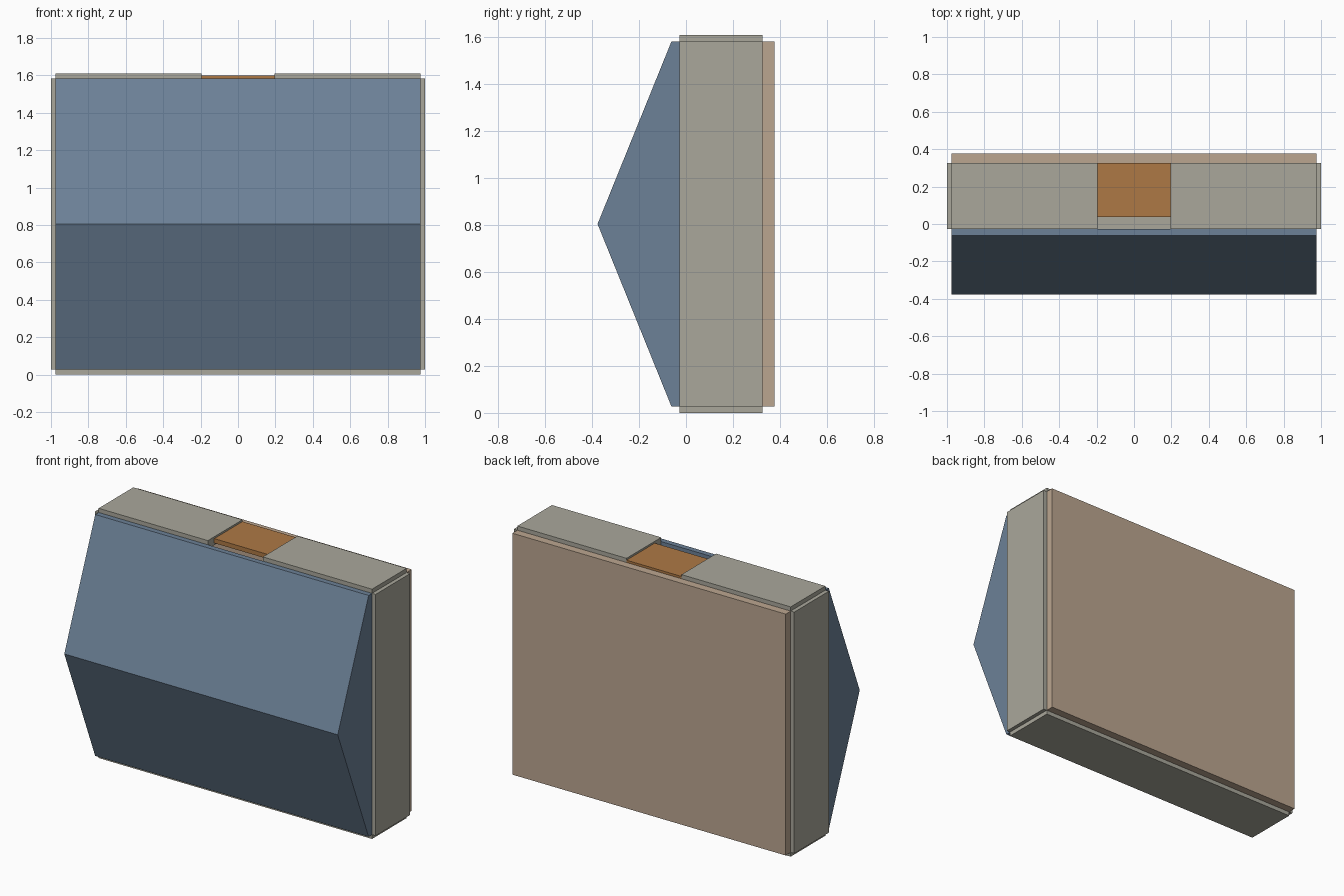
import bpy

if "Cube" in bpy.data.objects:
    bpy.data.objects.remove(bpy.data.objects["Cube"])

HX, Z0, Z1 = 0.975, 0.027, 1.583     # wall centre planes
H, YF, YB = 1.61, -0.027, 0.326      # full height, wall front and back


def material(name, rgb):
    m = bpy.data.materials.new(name)
    m.diffuse_color = (*rgb, 1)
    m.use_nodes = True
    m.node_tree.nodes["Principled BSDF"].inputs["Base Color"].default_value = m.diffuse_color
    return m


GREY = material("grey_board", (0.40, 0.39, 0.33))
BLUE = material("blue_front", (0.15, 0.22, 0.31))
TAN = material("tan_back", (0.50, 0.38, 0.28))
ORANGE = material("orange_lid", (0.42, 0.19, 0.06))


def prism(name, profile, x0, x1, mat):
    """Extrude a (y, z) profile along x."""
    n = len(profile)
    verts = [(x, y, z) for x in (x0, x1) for y, z in profile]
    faces = [tuple(range(n))[::-1], tuple(range(n, 2 * n))]
    faces += [(i, (i + 1) % n, (i + 1) % n + n, i + n) for i in range(n)]
    mesh = bpy.data.meshes.new(name)
    mesh.from_pydata(verts, [], faces)
    mesh.materials.append(mat)
    obj = bpy.data.objects.new(name, mesh)
    bpy.context.collection.objects.link(obj)
    return obj


def box(name, x, y, z, mat):
    return prism(name, [(y[0], z[0]), (y[1], z[0]), (y[1], z[1]), (y[0], z[1])],
                 x[0], x[1], mat)


# Side walls and the two halves of the top wall
for side, s in (("left", -1), ("right", 1)):
    box(side + "_wall", sorted((s * 0.95, s * 1.0)), (YF, YB), (Z0, Z1), GREY)
    box(side + "_top_wall", sorted((s * 0.196, s * HX)), (YF, YB), (H - 0.054, H), GREY)

# Bottom wall and back panel
box("bottom_wall", (-HX, HX), (YF, YB), (0, 0.054), GREY)
box("back_panel", (-HX, HX), (YB, 0.377), (Z0, Z1), TAN)

# Lid set into the top opening, leaving a slot at the front
box("top_lid", (-0.196, 0.196), (0.038, YB), (1.569, 1.598), ORANGE)

# Wedge-shaped front
prism("front_wedge", [(YF, Z0), (YF, Z1), (-0.062, Z1), (-0.377, H / 2), (-0.062, Z0)][::-1],
      -HX, HX, BLUE)
